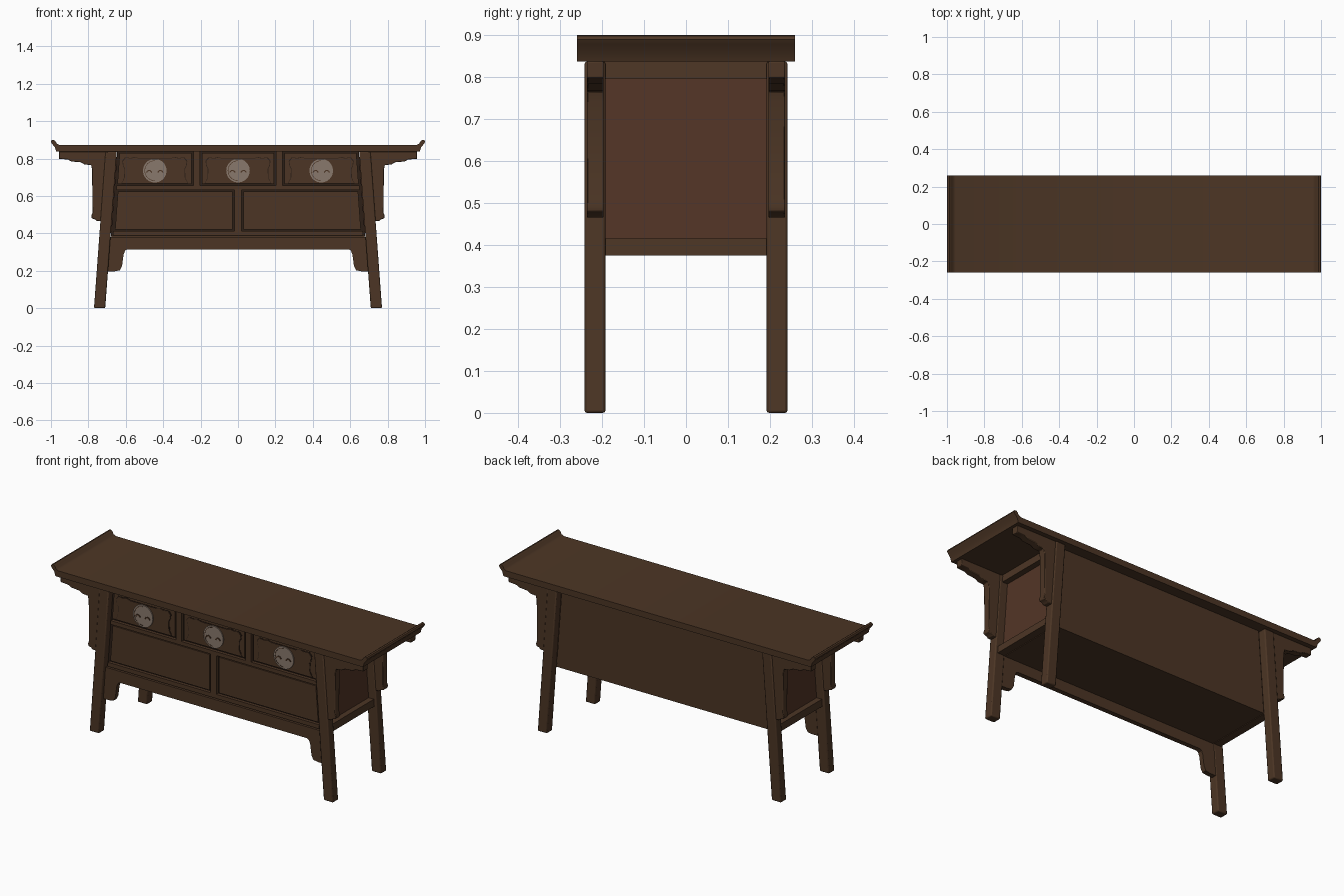
import bpy, bmesh, math
from mathutils import Vector

cube = bpy.data.objects.get("Cube")
if cube:
    bpy.data.objects.remove(cube, do_unlink=True)


def material(name, color):
    m = bpy.data.materials.new(name)
    m.use_nodes = True
    m.diffuse_color = (*color, 1)
    m.node_tree.nodes["Principled BSDF"].inputs["Base Color"].default_value = (*color, 1)
    return m


WOOD = material("dark walnut", (0.072, 0.036, 0.018))
RED = material("reddish walnut", (0.085, 0.035, 0.019))
GROOVE = material("groove shadow brown", (0.025, 0.013, 0.008))
METAL = material("aged pewter", (0.25, 0.19, 0.15))


def prism(name, pts, y0, y1, mat=WOOD, bevel=0.0):
    """Extrude an x-z outline between two depths."""
    bm = bmesh.new()
    face = bm.faces.new([bm.verts.new((x, y0, z)) for x, z in pts])
    out = bmesh.ops.extrude_face_region(bm, geom=[face])
    new = [v for v in out["geom"] if isinstance(v, bmesh.types.BMVert)]
    bmesh.ops.translate(bm, verts=new, vec=Vector((0, y1 - y0, 0)))
    bmesh.ops.recalc_face_normals(bm, faces=bm.faces)
    me = bpy.data.meshes.new(name)
    bm.to_mesh(me)
    bm.free()
    me.materials.append(mat)
    ob = bpy.data.objects.new(name, me)
    bpy.context.collection.objects.link(ob)
    if bevel:
        mod = ob.modifiers.new("soft edges", "BEVEL")
        mod.width, mod.segments = bevel, 2
    return ob


def flip(pts, s=-1):
    return [(s * x, z) for x, z in pts]


def mirrored(half):
    """Close a right-hand outline with its mirror image."""
    return half + flip(half)[::-1]


def rect(x0, x1, z0, z1):
    return [(x0, z0), (x1, z0), (x1, z1), (x0, z1)]


def inner(z, inset=0.0):
    """Inside line of the splayed legs."""
    return 0.71 - 0.074 * z - inset


def slanted(z0, z1, inset=0.0):
    return mirrored([(inner(z0, inset), z0), (inner(z1, inset), z1)])


def ring(cx, cz, r0, r1, a0, a1, n):
    arc = [math.radians(a0 + (a1 - a0) * i / n) for i in range(n + 1)]
    return ([(cx + r1 * math.cos(a), cz + r1 * math.sin(a)) for a in arc]
            + [(cx + r0 * math.cos(a), cz + r0 * math.sin(a)) for a in arc[::-1]])


TOP, BASE = 0.837, 0.375

# Table top with upturned ends
prism("table_top", mirrored([(0.972, TOP), (0.98, 0.862), (0.994, 0.878), (1.0, 0.889),
                             (0.996, 0.898), (0.986, 0.9), (0.977, 0.894), (0.968, 0.879),
                             (0.955, 0.872)]), -0.26, 0.26)

# Splayed legs and the brackets carrying the overhang
leg = [(inner(0), 0), (0.77, 0), (0.77 - 0.074 * TOP, TOP), (inner(TOP), TOP)]
bracket = [(0.69, TOP), (0.957, TOP), (0.957, 0.798), (0.91, 0.795), (0.89, 0.784),
           (0.84, 0.78), (0.82, 0.768), (0.785, 0.765), (0.78, 0.74), (0.778, 0.51),
           (0.784, 0.495), (0.782, 0.48), (0.765, 0.475), (0.755, 0.466), (0.72, 0.465)]
for xs, side in ((1, "left"), (-1, "right")):
    for ys, end in ((-1, "front"), (1, "back")):
        prism(f"{end}_{side}_leg", flip(leg, xs), ys * 0.192, ys * 0.242, bevel=0.006)
        prism(f"{end}_{side}_bracket", flip(bracket, xs), ys * 0.196, ys * 0.236, bevel=0.003)

# Cabinet body, side rails and end panels
prism("cabinet_body", slanted(BASE, TOP, 0.004), -0.198, 0.2)
for xs, side in ((1, "left"), (-1, "right")):
    for z0, z1, name in ((BASE, 0.415, "lower"), (0.795, TOP, "upper")):
        rail = [(inner(z0), z0), (inner(z0, -0.045), z0), (inner(z1, -0.045), z1), (inner(z1), z1)]
        prism(f"{name}_{side}_side_rail", flip(rail, xs), -0.195, 0.195)
    panel = [(inner(z, d), z) for z, d in ((0.41, 0.01), (0.41, -0.012), (0.8, -0.012), (0.8, 0.01))]
    prism(f"{side}_side_panel", flip(panel, xs), -0.193, 0.193, RED)

# Front frame over a dark recess
prism("front_recess", slanted(0.385, TOP, 0.002), -0.204, -0.197, GROOVE)
for name, z0, z1 in (("bottom", 0.388, 0.412), ("middle", 0.633, 0.655)):
    prism(f"{name}_front_rail", slanted(z0, z1, 0.012), -0.222, -0.198)
prism("centre_stile", rect(-0.018, 0.018, 0.412, 0.633), -0.222, -0.198)
for s in (-1, 1):
    prism("drawer_divider", rect(s * 0.22 - 0.018, s * 0.22 + 0.018, 0.655, TOP), -0.222, -0.198)

    # Lower door panels
    door = [(0.03, 0.42), (inner(0.42, 0.022), 0.42), (inner(0.624, 0.022), 0.624), (0.03, 0.624)]
    prism("lower_panel", flip(door, s), -0.214, -0.2)

# Drawers with carved raised fields, round plates and curved pulls
field = [(0.175, 0.67), (0.166, 0.685), (0.16, 0.7), (0.158, 0.745), (0.166, 0.76), (0.17, 0.785),
         (0.155, 0.803), (0.125, 0.8), (0.105, 0.805), (0.08, 0.798)]
for cx in (-0.445, 0, 0.445):
    if cx:
        s = 1 if cx > 0 else -1
        face = flip([(0.248, 0.664), (inner(0.664, 0.016), 0.664),
                     (inner(0.83, 0.016), 0.83), (0.248, 0.83)], s)
    else:
        face = rect(-0.192, 0.192, 0.664, 0.83)
    prism("drawer_front", face, -0.214, -0.2)
    shape = [(x + cx, z) for x, z in mirrored(field)]
    grown = [(cx + (x - cx) * 1.025, 0.737 + (z - 0.737) * 1.05) for x, z in shape]
    prism("field_outline", grown, -0.2155, -0.213, GROOVE)
    prism("raised_field", shape, -0.218, -0.213)
    disc = [(cx + 0.063 * math.cos(i * math.tau / 40), 0.735 + 0.063 * math.sin(i * math.tau / 40))
            for i in range(40)]
    prism("round_plate", disc, -0.224, -0.217, METAL)
    for s in (-1, 1):
        prism("plate_rim", ring(cx, 0.735, 0.052, 0.055, s * 90, s * 270, 20), -0.2255, -0.223, WOOD)
        prism("curved_pull", ring(cx + s * 0.03, 0.722, 0.011, 0.017, 10, 170, 10), -0.228, -0.223, WOOD)

# Shaped front apron with bracket feet
prism("front_apron", mirrored([(0.59, 0.315), (0.604, 0.308), (0.612, 0.285), (0.62, 0.225),
                               (0.632, 0.202), (0.66, 0.197), (0.705, 0.197), (0.69, 0.38)]),
      -0.222, -0.195)

for ob in list(bpy.context.scene.objects):
    ob.select_set(ob.type == "MESH")
    if ob.type == "MESH":
        bpy.context.view_layer.objects.active = ob
bpy.ops.object.shade_smooth_by_angle(angle=math.radians(35))
